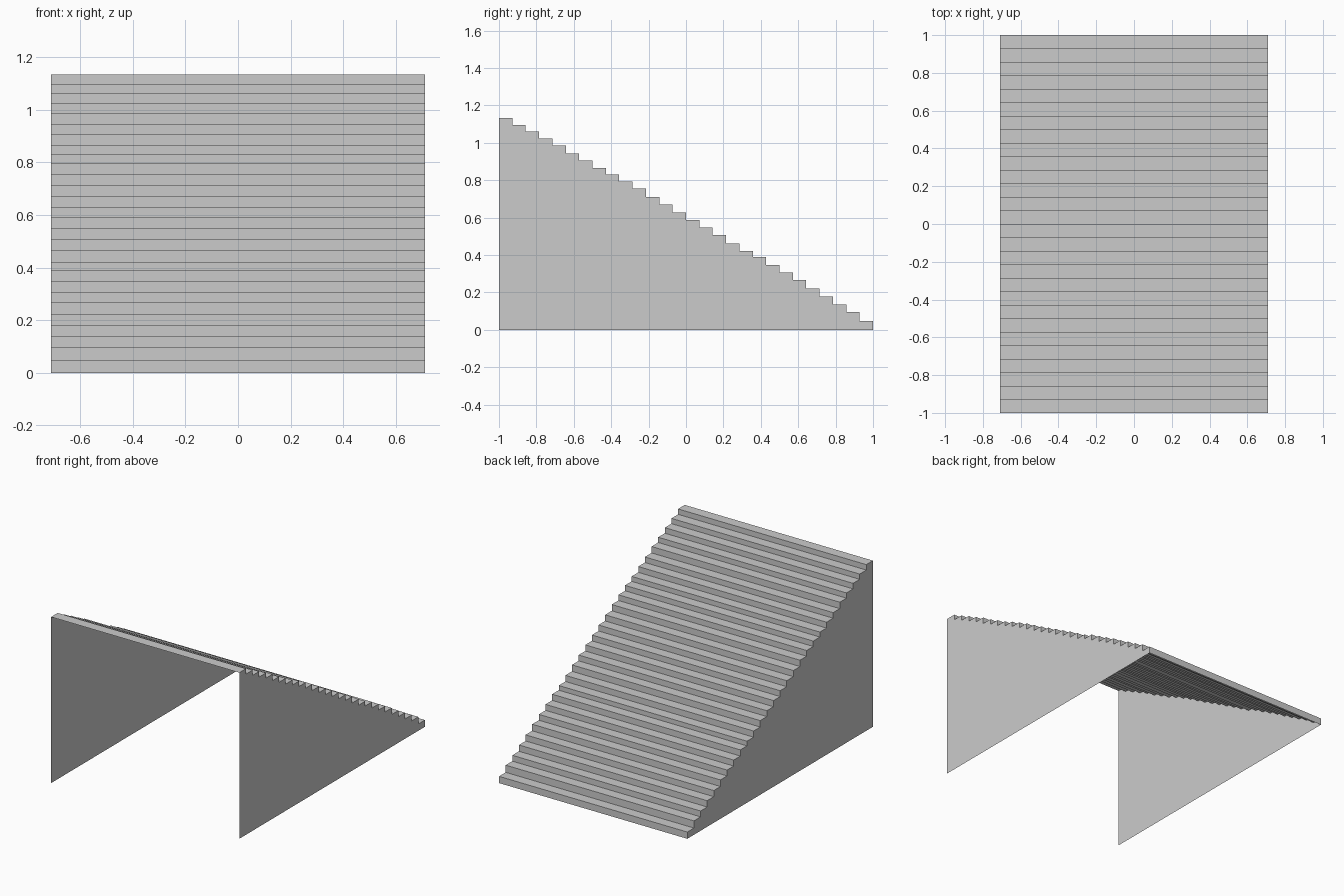
import bpy, bmesh

if "Cube" in bpy.data.objects:
    bpy.data.objects.remove(bpy.data.objects["Cube"])

HALF_W = 0.71
# Tread heights from the lowest step (back) to the highest (front)
HEIGHTS = [0.046, 0.095, 0.135, 0.178, 0.22, 0.265, 0.305, 0.346, 0.388, 0.42,
           0.462, 0.506, 0.546, 0.588, 0.628, 0.669, 0.711, 0.754, 0.793, 0.83,
           0.864, 0.904, 0.942, 0.986, 1.022, 1.06, 1.096, 1.133]
DEPTH = 2.0 / len(HEIGHTS)

# Stepped outline in the y-z plane: riser then tread for each step
profile = [(1.0, 0.0)]
for i, z in enumerate(HEIGHTS):
    profile += [(1.0 - i * DEPTH, z), (1.0 - (i + 1) * DEPTH, z)]


def make_object(name, build):
    bm = bmesh.new()
    build(bm)
    mesh = bpy.data.meshes.new(name)
    bm.to_mesh(mesh)
    bm.free()
    obj = bpy.data.objects.new(name, mesh)
    bpy.context.collection.objects.link(obj)
    return obj


# Treads and risers: a thin stepped sheet, open at the front and underneath
def build_steps(bm):
    left = [bm.verts.new((-HALF_W, y, z)) for y, z in profile]
    right = [bm.verts.new((HALF_W, y, z)) for y, z in profile]
    for i in range(len(profile) - 1):
        bm.faces.new((left[i], right[i], right[i + 1], left[i + 1]))
    for f in bm.faces:
        f.normal_update()
        if f.normal.y + f.normal.z < 0:
            f.normal_flip()


# Side walls: flat panels following the steps down to the ground
def build_wall(side):
    def build(bm):
        outline = profile + [(-1.0, 0.0)]
        face = bm.faces.new([bm.verts.new((side * HALF_W, y, z)) for y, z in outline])
        face.normal_update()
        if face.normal.x * side < 0:
            face.normal_flip()
    return build


make_object("stair_treads", build_steps)
make_object("left_wall", build_wall(-1))
make_object("right_wall", build_wall(1))
